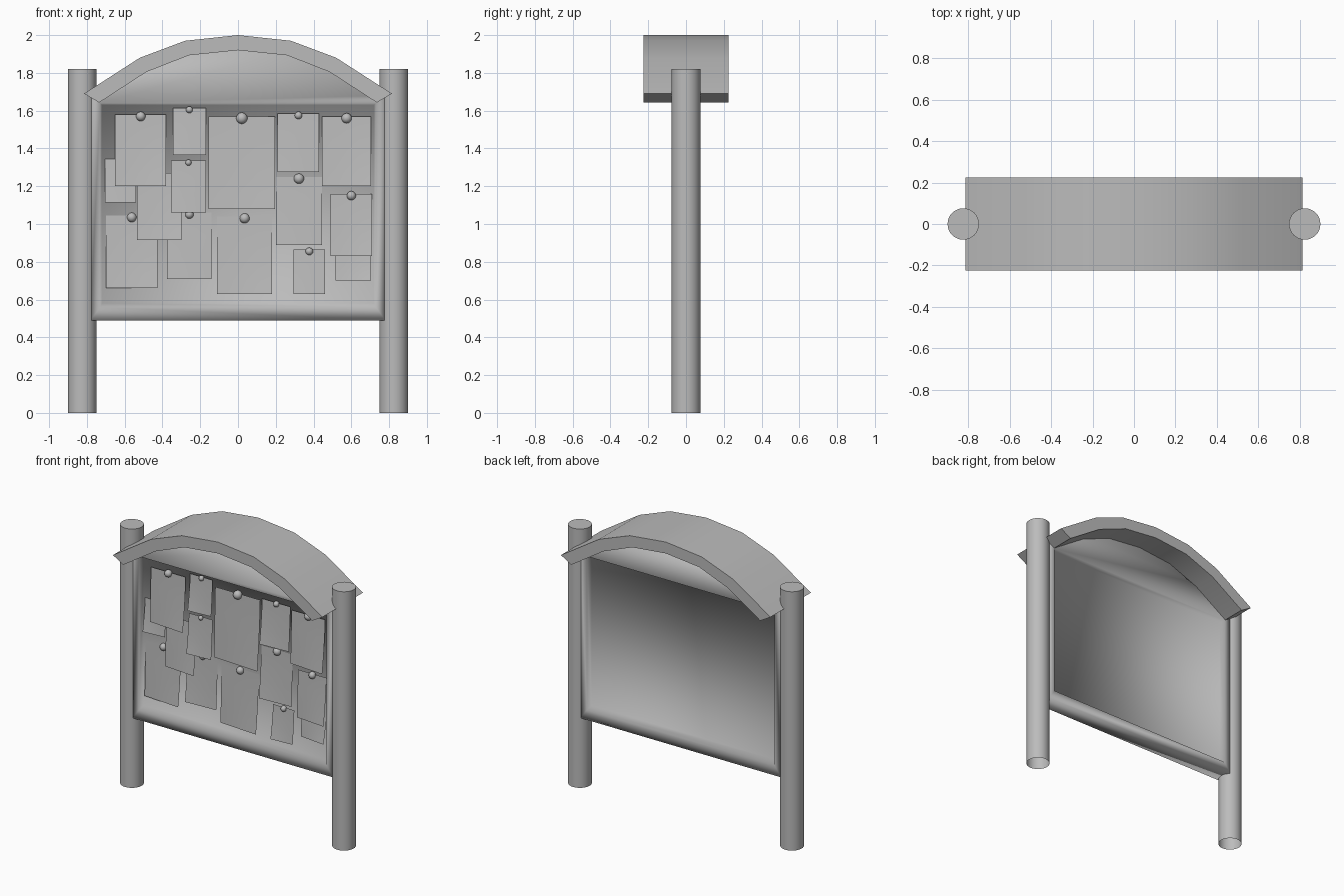
import bpy, bmesh, math

cube = bpy.data.objects.get("Cube")
if cube:
    bpy.data.objects.remove(cube, do_unlink=True)

grey = bpy.data.materials.new("plain grey")
grey.use_nodes = True
grey.diffuse_color = (0.5, 0.5, 0.5, 1)
grey.node_tree.nodes["Principled BSDF"].inputs["Base Color"].default_value = (0.5, 0.5, 0.5, 1)


def finish(bm, name, sharp_angle=None, fix_normals=True):
    """Turn a bmesh into a smooth shaded object."""
    if fix_normals:
        bmesh.ops.recalc_face_normals(bm, faces=bm.faces)
    mesh = bpy.data.meshes.new(name)
    bm.to_mesh(mesh)
    bm.free()
    mesh.materials.append(grey)
    obj = bpy.data.objects.new(name, mesh)
    bpy.context.collection.objects.link(obj)
    bpy.ops.object.select_all(action='DESELECT')
    obj.select_set(True)
    bpy.context.view_layer.objects.active = obj
    if sharp_angle:
        bpy.ops.object.shade_smooth_by_angle(angle=math.radians(sharp_angle))
    else:
        bpy.ops.object.shade_smooth()
    return obj


def mirrored(half):
    """Complete a left-right symmetric arch whose last point is its crown."""
    return half + [(-x, z) for x, z in reversed(half[:-1])]


# Round posts, open underneath
for side, name in ((1, "left_post"), (-1, "right_post")):
    bm = bmesh.new()
    bmesh.ops.create_cone(bm, cap_ends=True, segments=32, radius1=0.076,
                          radius2=0.076, depth=1.82)
    bmesh.ops.translate(bm, verts=bm.verts, vec=(side * 0.825, 0, 0.91))
    bottom = [f for f in bm.faces if f.normal.z < -0.9]
    bmesh.ops.delete(bm, geom=bottom, context='FACES_ONLY')
    finish(bm, name, 40, fix_normals=False)

# Arched roof slab
upper = mirrored([(-0.815, 1.69), (-0.52, 1.88), (-0.28, 1.97), (0, 2.0)])
lower = mirrored([(-0.735, 1.643), (-0.485, 1.805), (-0.26, 1.893), (0, 1.92)])
bm = bmesh.new()
rows = [[bm.verts.new((x, y, z)) for x, z in line]
        for line, y in ((upper, -0.225), (upper, 0.225), (lower, 0.225), (lower, -0.225))]
for k in range(4):
    a, b = rows[k], rows[(k + 1) % 4]
    for i in range(len(a) - 1):
        bm.faces.new((a[i], a[i + 1], b[i + 1], b[i]))
for end in (0, -1):
    bm.faces.new([row[end] for row in rows])
finish(bm, "roof", 40)

# Framed notice board with a gable, recessed on both faces
gable = mirrored([(-0.78, 1.68), (-0.5, 1.83), (-0.27, 1.92), (0, 1.95)])
outline = [(0.78, 0.49), (-0.78, 0.49)] + gable
opening = [(0.73, 0.56), (-0.73, 0.56), (-0.73, 1.64), (0.73, 1.64)]
panel = [(0.72, 0.58), (-0.72, 0.58), (-0.72, 1.63), (0.72, 1.63)]
bm = bmesh.new()
rims = []
for side in (-1, 1):
    rim, lip, back = [[bm.verts.new((x, side * y, z)) for x, z in loop]
                      for loop, y in ((outline, 0.058), (opening, 0.058), (panel, 0.02))]
    rims.append(rim)
    bm.faces.new((rim[0], rim[1], lip[1], lip[0]))
    bm.faces.new((rim[1], rim[2], lip[2], lip[1]))
    bm.faces.new((rim[-1], rim[0], lip[0], lip[3]))
    bm.faces.new(rim[2:] + [lip[3], lip[2]])
    for i in range(4):
        j = (i + 1) % 4
        bm.faces.new((lip[i], lip[j], back[j], back[i]))
    bm.faces.new(back)
for i in range(len(outline)):
    j = (i + 1) % len(outline)
    bm.faces.new((rims[0][i], rims[0][j], rims[1][j], rims[1][i]))
finish(bm, "notice_board")


def notice(name, x0, x1, top, bottom, layer, twist):
    """A thin sheet curling away from the board towards its lower edge."""
    bm = bmesh.new()
    bmesh.ops.create_grid(bm, x_segments=4, y_segments=6, size=0.5)
    for v in bm.verts:
        u, t = v.co.x + 0.5, 0.5 - v.co.y
        curl = (0.024 + twist * (u - 0.5)) * t * t + 0.004 * math.sin(math.pi * t)
        v.co = (x0 + (x1 - x0) * u, -0.024 - 0.007 * layer - curl,
                top + (bottom - top) * t)
    finish(bm, name, fix_normals=False)


# Notices: left, right, top, bottom, layer, pin radius
notices = [
    (-0.65, -0.38, 1.58, 1.20, 2, 0.025), (-0.345, -0.17, 1.615, 1.365, 2, 0.018),
    (-0.155, 0.195, 1.57, 1.08, 1, 0.03), (0.21, 0.43, 1.585, 1.275, 1, 0.02),
    (0.445, 0.705, 1.57, 1.20, 2, 0.027), (-0.705, -0.54, 1.345, 1.115, 0, 0),
    (-0.535, -0.30, 1.27, 0.915, 1, 0), (-0.355, -0.17, 1.335, 1.06, 2, 0.016),
    (-0.70, -0.425, 1.045, 0.66, 0, 0.025), (-0.375, -0.14, 1.06, 0.71, 0, 0.022),
    (-0.11, 0.18, 1.04, 0.63, 0, 0.026), (0.20, 0.445, 1.25, 0.89, 0, 0.027),
    (0.49, 0.71, 1.16, 0.83, 1, 0.024), (0.295, 0.46, 0.865, 0.63, 1, 0.02),
    (0.515, 0.705, 0.90, 0.70, 0, 0),
]
for n, (x0, x1, top, bottom, layer, radius) in enumerate(notices, 1):
    notice(f"notice_{n}", x0, x1, top, bottom, layer, 0.02 if n % 2 else -0.012)
    if radius:
        bm = bmesh.new()
        bmesh.ops.create_uvsphere(bm, u_segments=16, v_segments=10, radius=radius)
        bmesh.ops.translate(bm, verts=bm.verts,
                            vec=((x0 + x1) / 2, -0.024 - 0.007 * layer, top - 0.01))
        finish(bm, f"pin_{n}")
